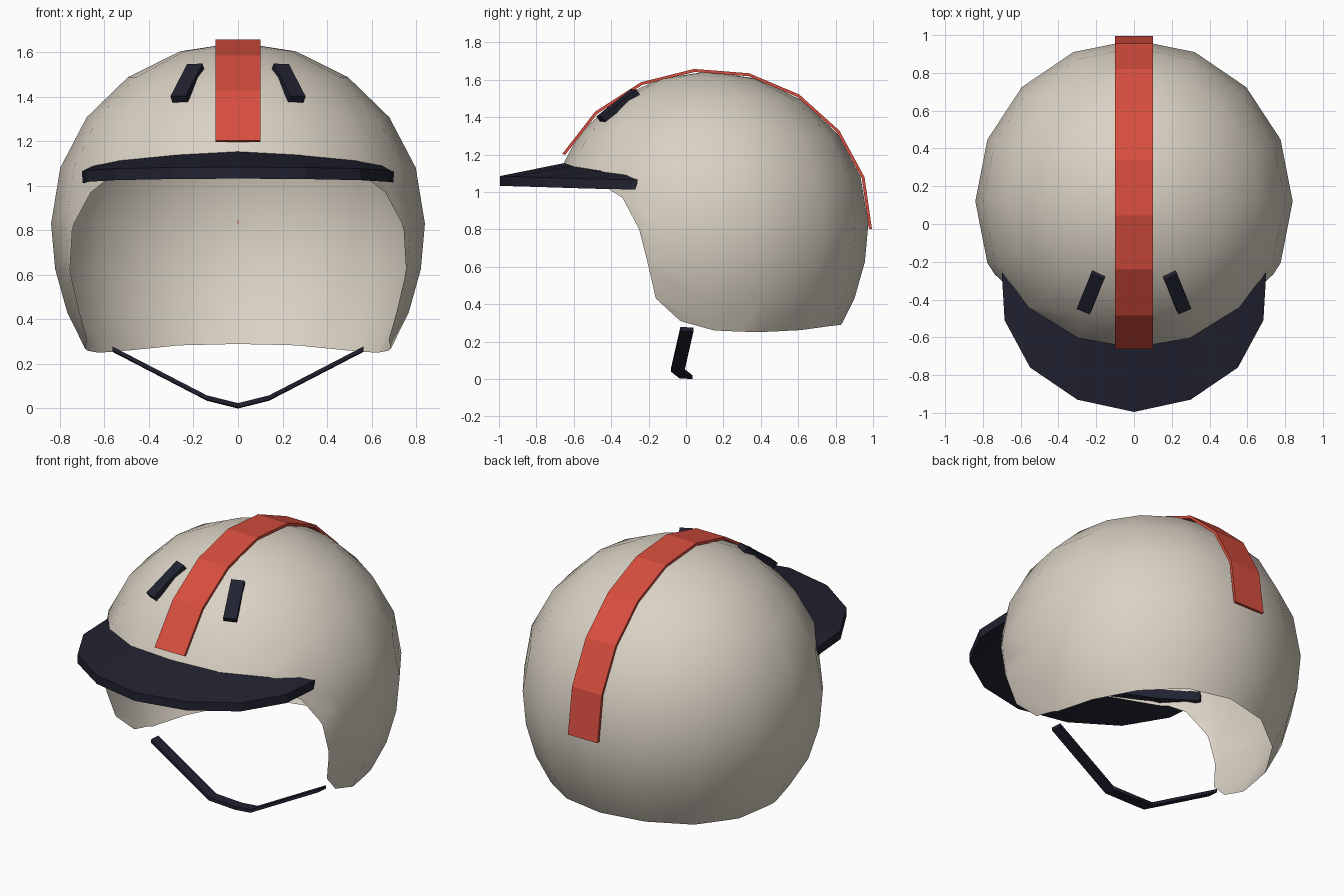
import bpy, bmesh
from math import sin, cos, radians
from mathutils import Vector, Matrix

if "Cube" in bpy.data.objects:
    bpy.data.objects.remove(bpy.data.objects["Cube"])

CENTRE = Vector((0, 0.12, 0.83))


def material(name, rgb):
    mat = bpy.data.materials.new(name)
    mat.use_nodes = True
    mat.diffuse_color = (*rgb, 1)
    mat.node_tree.nodes["Principled BSDF"].inputs["Base Color"].default_value = (*rgb, 1)
    return mat


cream = material("cream", (0.70, 0.64, 0.55))
red = material("red", (0.68, 0.075, 0.048))
navy = material("dark navy", (0.015, 0.016, 0.03))


def finish(name, bm, mat, smooth=False):
    bmesh.ops.recalc_face_normals(bm, faces=bm.faces[:])
    mesh = bpy.data.meshes.new(name)
    bm.to_mesh(mesh)
    bm.free()
    mesh.materials.append(mat)
    for p in mesh.polygons:
        p.use_smooth = smooth
    obj = bpy.data.objects.new(name, mesh)
    bpy.context.collection.objects.link(obj)
    return obj


def loft(name, sections, mat):
    """Join a row of equal closed sections and cap both ends."""
    bm = bmesh.new()
    rows = [[bm.verts.new(p) for p in s] for s in sections]
    n = len(rows[0])
    for a, b in zip(rows, rows[1:]):
        for i in range(n):
            j = (i + 1) % n
            bm.faces.new((a[i], a[j], b[j], b[i]))
    bm.faces.new(rows[0])
    bm.faces.new(rows[-1])
    return finish(name, bm, mat)


def both_sides(half):
    """Mirror a list of sections that runs from the left end to the middle."""
    return half + [[(-x, y, z) for x, y, z in s] for s in reversed(half[:-1])]


# Shell: an ellipsoid, deeper below its equator
bm = bmesh.new()
SEGMENTS = 16
rings = []
for lat in (72, 54, 36, 18, 0, -12, -24, -36, -48):
    a = radians(lat)
    height = 0.815 if lat > 0 else 0.98
    ring = []
    for i in range(SEGMENTS):
        t = radians(360 * i / SEGMENTS)
        ring.append(bm.verts.new(CENTRE + Vector((
            0.84 * cos(a) * cos(t), 0.855 * cos(a) * sin(t), height * sin(a)))))
    rings.append(ring)
pole = bm.verts.new(CENTRE + Vector((0, 0, 0.815)))
for i in range(SEGMENTS):
    j = (i + 1) % SEGMENTS
    bm.faces.new((pole, rings[0][i], rings[0][j]))
    for a, b in zip(rings, rings[1:]):
        bm.faces.new((a[i], b[i], b[j], a[j]))
bmesh.ops.recalc_face_normals(bm, faces=bm.faces[:])

# Shell rim: cut along the side outline (y, z), then drop what lies outside it
rim = [(1.1, 0.32), (0.83, 0.29), (0.6, 0.26), (0.37, 0.25), (0.15, 0.26), (-0.03, 0.31),
       (-0.16, 0.43), (-0.2, 0.6), (-0.25, 0.8), (-0.34, 0.97), (-0.42, 1.02), (-0.8, 1.11)]
for (y0, z0), (y1, z1) in zip(rim, rim[1:]):
    mid = Vector((0, (y0 + y1) / 2, (z0 + z1) / 2))
    reach = 0.3 + Vector((y1 - y0, z1 - z0)).length / 2
    faces = []
    for f in bm.faces:
        c = f.calc_center_median()
        if Vector((0, c.y, c.z) ).lerp(mid, 0) is not None and (Vector((0, c.y, c.z)) - mid).length < reach:
            faces.append(f)
    parts = set(faces)
    for f in faces:
        parts.update(f.edges, f.verts)
    bmesh.ops.bisect_plane(bm, geom=list(parts), dist=0.0005, plane_co=mid,
                           plane_no=(0, z1 - z0, y0 - y1))
kept = rim + [(-0.8, 2), (1.1, 2)]


def inside(y, z):
    hit = False
    for (y0, z0), (y1, z1) in zip(kept, kept[1:] + kept[:1]):
        if (z0 > z) != (z1 > z) and y < y0 + (z - z0) * (y1 - y0) / (z1 - z0):
            hit = not hit
    return hit


waste = []
for f in bm.faces:
    c = f.calc_center_median()
    if not inside(c.y, c.z):
        waste.append(f)
bmesh.ops.delete(bm, geom=waste, context='FACES')
finish("shell", bm, cream, smooth=True)

# Centre stripe: a flat band bent over the crown
sections = []
for i in range(9):
    a = radians(-2 + 19.4 * i)
    section = []
    for x, lift in ((-0.1, 0), (0.1, 0), (0.1, 0.016), (-0.1, 0.016)):
        section.append(CENTRE + Vector((x, (0.859 + lift) * cos(a), (0.815 + lift) * sin(a))))
    sections.append(section)
loft("centre_stripe", sections, red)

# Visor: inner x, y and top z, then outer x, y and top z
outline = [(0.685, -0.25, 1.07, 0.70, -0.26, 1.065),
           (0.65, -0.32, 1.09, 0.685, -0.51, 1.07),
           (0.53, -0.45, 1.115, 0.55, -0.76, 1.078),
           (0.28, -0.60, 1.14, 0.30, -0.93, 1.083),
           (0, -0.65, 1.155, 0, -0.995, 1.085)]
half = []
for ix, iy, iz, ox, oy, oz in outline:
    half.append([(ix, iy, iz), (ox, oy, oz), (ox, oy, oz - 0.052), (ix, iy, iz - 0.056)])
loft("visor", both_sides(half), navy)

# Vents: slim bars lying on the brow
for side, name in ((1, "left_vent"), (-1, "right_vent")):
    low, high = Vector((side * 0.265, -0.455, 1.39)), Vector((side * 0.19, -0.27, 1.535))
    along = (high - low).normalized()
    mid = (low + high) / 2
    across = along.cross(mid - CENTRE).normalized()
    out = across.cross(along)
    frame = Matrix((across, along, out)).transposed().to_4x4()
    size = Matrix.Diagonal((0.075, (high - low).length, 0.034, 1))
    bm = bmesh.new()
    bmesh.ops.create_cube(bm, size=1, matrix=Matrix.Translation(mid) @ frame @ size)
    finish(name, bm, navy)

# Chin strap: a thin ribbon hanging below the shell
half = []
for x, y, z in ((0.565, 0.005, 0.255), (0.14, -0.045, 0.035), (0, 0, 0)):
    half.append([(x, y - 0.035, z + 0.004), (x, y + 0.035, z),
                 (x, y + 0.035, z + 0.02), (x, y - 0.035, z + 0.024)])
loft("chin_strap", both_sides(half), navy)
